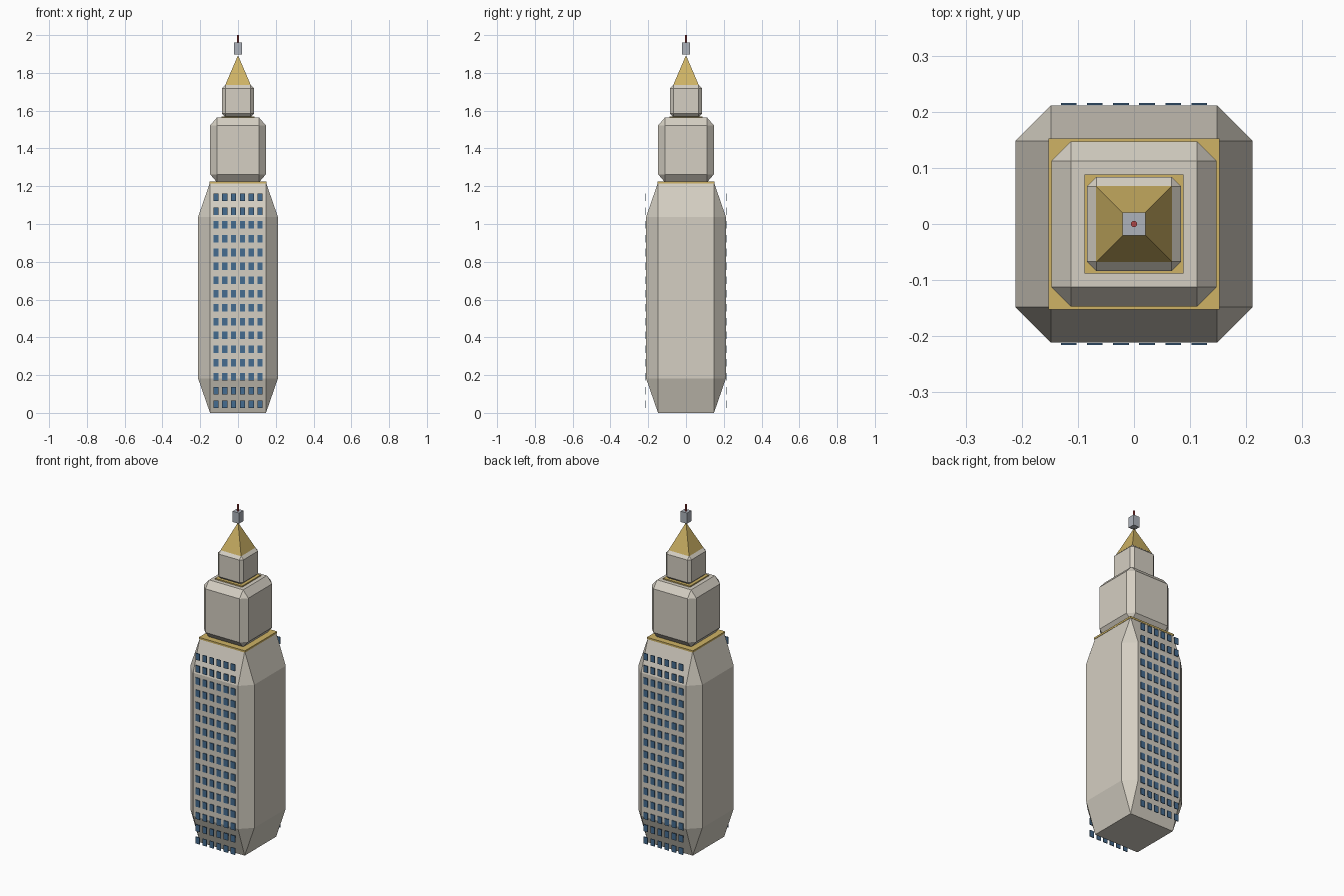
import bpy, bmesh, math
from mathutils import Matrix, Vector

if "Cube" in bpy.data.objects:
    bpy.data.objects.remove(bpy.data.objects["Cube"])


def material(name, rgb):
    m = bpy.data.materials.new(name)
    m.diffuse_color = (*rgb, 1)
    m.use_nodes = True
    m.node_tree.nodes["Principled BSDF"].inputs["Base Color"].default_value = m.diffuse_color
    return m


STONE = material("stone", (0.66, 0.62, 0.54))
GOLD = material("gold", (0.62, 0.45, 0.13))
GLASS = material("glass", (0.06, 0.15, 0.28))
METAL = material("metal", (0.42, 0.45, 0.50))
RED = material("red", (0.45, 0.06, 0.06))


def finish(bm, name, mat):
    me = bpy.data.meshes.new(name)
    bm.to_mesh(me)
    bm.free()
    me.materials.append(mat)
    ob = bpy.data.objects.new(name, me)
    bpy.context.collection.objects.link(ob)
    return ob


def block(name, half, z0, z1, mat, bevel=0):
    # bevel is a fraction of each dimension, so tall blocks taper steeply
    bm = bmesh.new()
    bmesh.ops.create_cube(bm, size=1)
    if bevel:
        bmesh.ops.bevel(bm, geom=bm.edges[:], offset=bevel, segments=1,
                        affect='EDGES', profile=0.5)
    bmesh.ops.scale(bm, vec=(2 * half, 2 * half, z1 - z0), verts=bm.verts)
    bmesh.ops.translate(bm, vec=(0, 0, (z0 + z1) / 2), verts=bm.verts)
    return finish(bm, name, mat)


def cone(name, sides, r1, r2, z0, z1, mat):
    bm = bmesh.new()
    bmesh.ops.create_cone(bm, cap_ends=True, segments=sides, radius1=r1, radius2=r2,
                          depth=z1 - z0,
                          matrix=Matrix.Translation((0, 0, (z0 + z1) / 2))
                          @ Matrix.Rotation(math.pi / sides, 4, 'Z'))
    bmesh.ops.remove_doubles(bm, verts=bm.verts, dist=1e-5)
    return finish(bm, name, mat)


# Stepped tower with gold ledges between tiers
block("main_tower", 0.2115, 0, 1.22, STONE, 0.15)
block("lower_ledge", 0.152, 1.214, 1.225, GOLD)
block("middle_tier", 0.147, 1.222, 1.563, STONE, 0.118)
block("upper_ledge", 0.0885, 1.559, 1.57, GOLD)
block("top_tier", 0.084, 1.567, 1.735, STONE, 0.1)

# Crown
cone("pyramid_roof", 4, 0.068 * math.sqrt(2), 0, 1.735, 1.893, GOLD)
block("beacon_box", 0.0205, 1.898, 1.962, METAL)
cone("antenna", 8, 0.006, 0.006, 1.94, 2.0, RED)

# Window grids on front and back
for name, y in (("front_windows", -0.2137), ("back_windows", 0.2137)):
    bm = bmesh.new()
    for row in range(16):
        for col in range(6):
            pos = Vector(((col - 2.5) * 0.0466, y, 0.045 + row * 0.0731))
            bmesh.ops.create_cube(bm, size=1, matrix=Matrix.Translation(pos)
                                  @ Matrix.Diagonal((0.028, 0.004, 0.04, 1)))
    finish(bm, name, GLASS)
